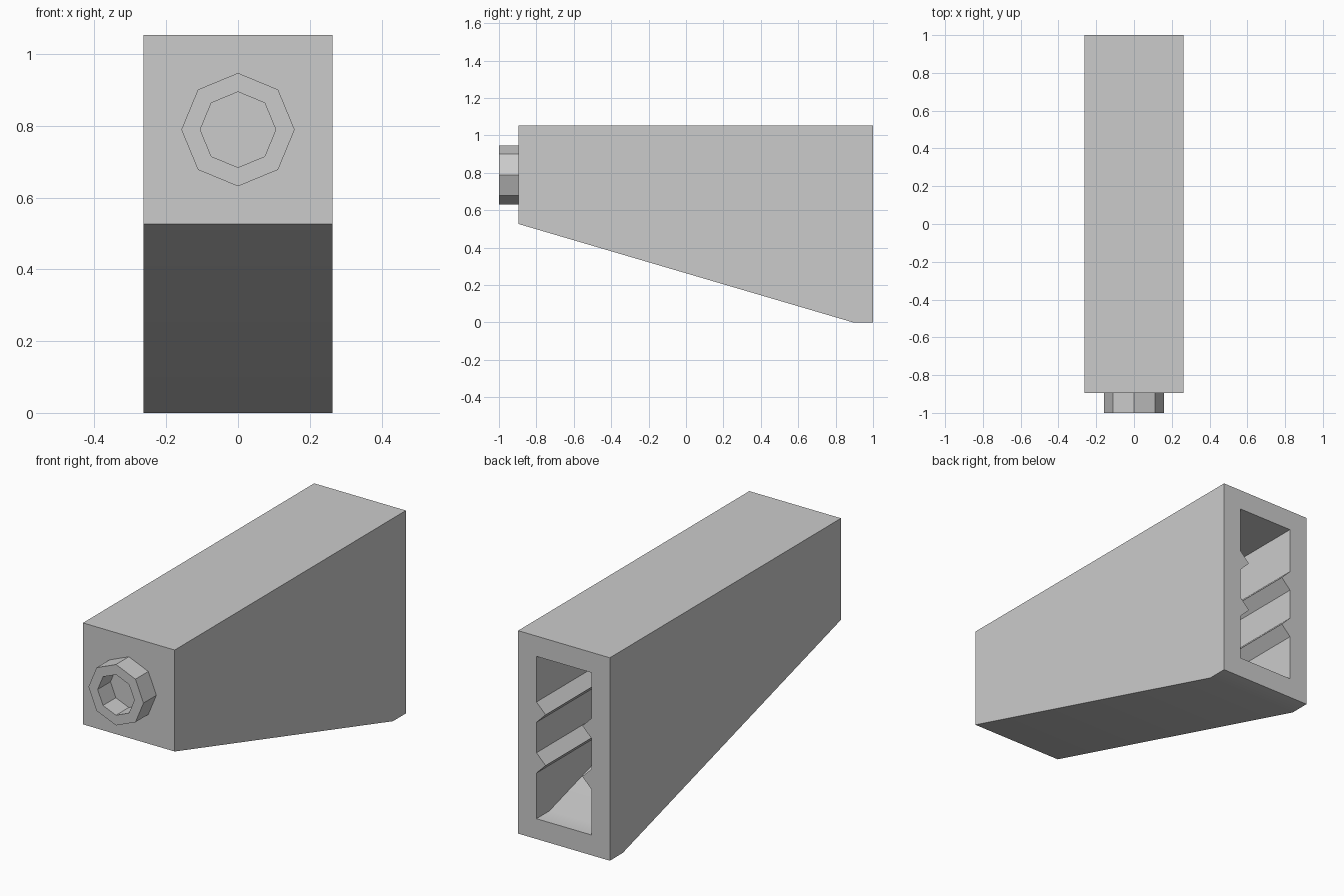
import bpy, bmesh
from math import sin, cos, pi, radians

U = 2 / 19            # one design unit
FRONT = -1 + U        # front face of the housing

if "Cube" in bpy.data.objects:
    bpy.data.objects.remove(bpy.data.objects["Cube"], do_unlink=True)

grey = bpy.data.materials.new("light grey")
grey.use_nodes = True
grey.diffuse_color = (0.6, 0.6, 0.6, 1)
grey.node_tree.nodes["Principled BSDF"].inputs["Base Color"].default_value = (0.6, 0.6, 0.6, 1)


def finish(name, bm):
    bmesh.ops.recalc_face_normals(bm, faces=bm.faces[:])
    mesh = bpy.data.meshes.new(name)
    bm.to_mesh(mesh)
    bm.free()
    mesh.materials.append(grey)
    obj = bpy.data.objects.new(name, mesh)
    bpy.context.collection.objects.link(obj)
    return obj


def place(x, y, z):
    """Design units, with y counted from the housing front, to scene units."""
    return (x * U, FRONT + y * U, z * U)


def prism(name, start, end):
    """Solid between two matching outlines."""
    bm = bmesh.new()
    a = [bm.verts.new(place(*p)) for p in start]
    b = [bm.verts.new(place(*p)) for p in end]
    bm.faces.new(a)
    bm.faces.new(b[::-1])
    for i in range(len(a)):
        j = (i + 1) % len(a)
        bm.faces.new((a[i], b[i], b[j], a[j]))
    return finish(name, bm)


def side_prism(name, profile, half):
    return prism(name, [(-half, y, z) for y, z in profile],
                 [(half, y, z) for y, z in profile])


def smooth(obj):
    bpy.ops.object.select_all(action="DESELECT")
    obj.select_set(True)
    bpy.context.view_layer.objects.active = obj
    bpy.ops.object.shade_smooth_by_angle(angle=radians(30))


# Wedge housing, hollowed from the back
housing = side_prism("housing", [(0, 5), (17, 0), (18, 0), (18, 10), (0, 10)], 2.5)
cavity = side_prism("cavity_cutter", [(1, 5.7), (17, 1), (19, 1), (19, 9), (1, 9)], 1.5)
cavity.hide_render = True
cut = housing.modifiers.new("hollow", "BOOLEAN")
cut.operation = "DIFFERENCE"
cut.solver = "EXACT"
cut.object = cavity
bpy.context.view_layer.objects.active = housing
bpy.ops.object.modifier_apply(modifier=cut.name)
bpy.data.objects.remove(cavity, do_unlink=True)
smooth(housing)

# Triangular guide rails along both inner walls
for level, height, begin in (("upper", 6.25, 1), ("lower", 3.75, 5.96)):
    for side, s in (("left", 1), ("right", -1)):
        tri = [(1.5 * s, height - 0.5), (s, height), (1.5 * s, height + 0.5)]
        prism(f"{level}_{side}_rail", [(x, begin, z) for x, z in tri],
              [(x, 18, z) for x, z in tri])

# Eight-sided collar on the front, closed at the bottom by the housing
bm = bmesh.new()
rings = []
for radius, y in ((1.5, 0), (1.5, -1), (1, -1), (1, 0)):
    rings.append([bm.verts.new(place(radius * sin(i * pi / 4), y, 7.5 + radius * cos(i * pi / 4)))
                  for i in range(8)])
for k in range(4):
    a, b = rings[k], rings[(k + 1) % 4]
    for i in range(8):
        j = (i + 1) % 8
        bm.faces.new((a[i], b[i], b[j], a[j]))
finish("front_collar", bm)
